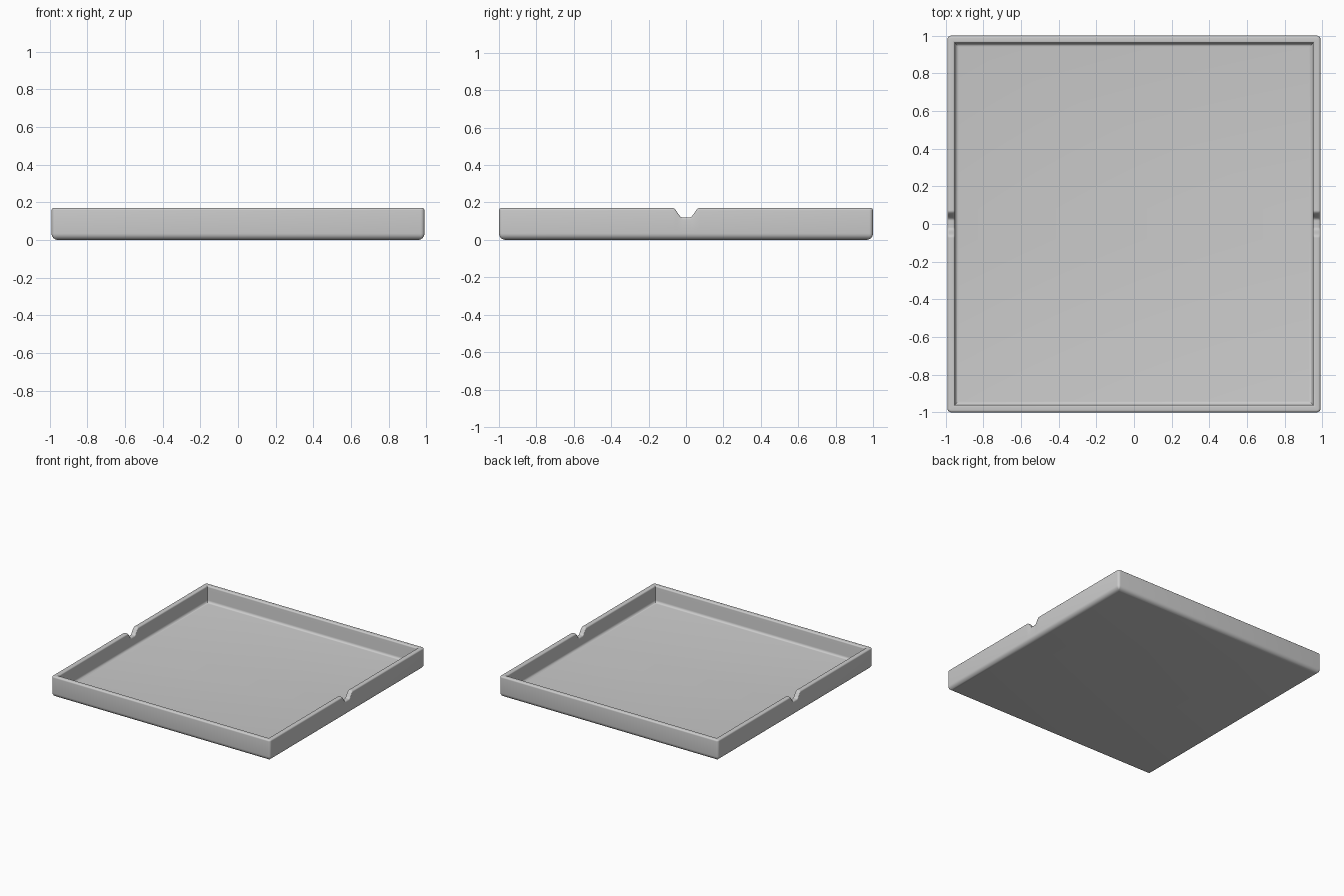
import bpy, bmesh, math

cube = bpy.data.objects.get("Cube")
if cube:
    bpy.data.objects.remove(cube, do_unlink=True)

HX, HY, H = 0.99, 1.0, 0.17      # half sizes and height
WALL, FLOOR = 0.04, 0.035        # thicknesses
NOTCH = 0.05                     # depth of the finger notch

mat = bpy.data.materials.new("plain_grey")
mat.use_nodes = True
colour = (0.6, 0.6, 0.6, 1)
mat.diffuse_color = colour
mat.node_tree.nodes["Principled BSDF"].inputs["Base Color"].default_value = colour


def arc(cx, cz, r, a0, a1, n):
    """Points on an arc, angles in degrees."""
    angles = [math.radians(a0 + (a1 - a0) * i / n) for i in range(n + 1)]
    return [(cx + r * math.cos(a), cz + r * math.sin(a)) for a in angles]


def plan(inset):
    """Rounded rectangle, with extra points beside the notches."""
    r = max(0.02 - inset, 0)
    x, y = HX - inset - r, HY - inset - r
    right = [(HX - inset, (i - 16) * 0.005) for i in range(33)]
    left = [(-px, -py) for px, py in right]
    return (right + arc(x, y, r, 0, 90, 5) + arc(-x, y, r, 90, 180, 5)
            + left + arc(-x, -y, r, 180, 270, 5) + arc(x, -y, r, 270, 360, 5))


def dip(x, y):
    """How far the rim sinks at the notches in the two side walls."""
    if abs(x) < HX - WALL - 0.02:
        return 0
    t = min(max((abs(y) - 0.02) / 0.05, 0), 1)
    return NOTCH * (1 + math.cos(math.pi * t)) / 2


# Wall section as (inset, z): outer bottom round, rim rounds, inner fillet
section = (arc(0.035, 0.035, 0.035, 270, 180, 6)
           + arc(0.012, H - 0.012, 0.012, 180, 90, 5)
           + arc(WALL - 0.012, H - 0.012, 0.012, 90, 0, 5)
           + arc(WALL + 0.02, FLOOR + 0.02, 0.02, 180, 270, 5))

# Tray shell: the section carried round the plan
bm = bmesh.new()
rings = []
for inset, z in section:
    rim = z > H - 0.02
    rings.append([bm.verts.new((x, y, z - dip(x, y) if rim else z))
                  for x, y in plan(inset)])
for low, high in zip(rings, rings[1:]):
    for i in range(len(low)):
        j = (i + 1) % len(low)
        bm.faces.new((low[i], low[j], high[j], high[i]))
bm.faces.new(rings[0])
bm.faces.new(rings[-1])
bmesh.ops.remove_doubles(bm, verts=bm.verts, dist=0.0001)
bmesh.ops.recalc_face_normals(bm, faces=bm.faces)

mesh = bpy.data.meshes.new("tray")
bm.to_mesh(mesh)
bm.free()
mesh.materials.append(mat)
tray = bpy.data.objects.new("tray", mesh)
bpy.context.collection.objects.link(tray)
bpy.context.view_layer.objects.active = tray
tray.select_set(True)
bpy.ops.object.shade_smooth_by_angle(angle=math.radians(35))
